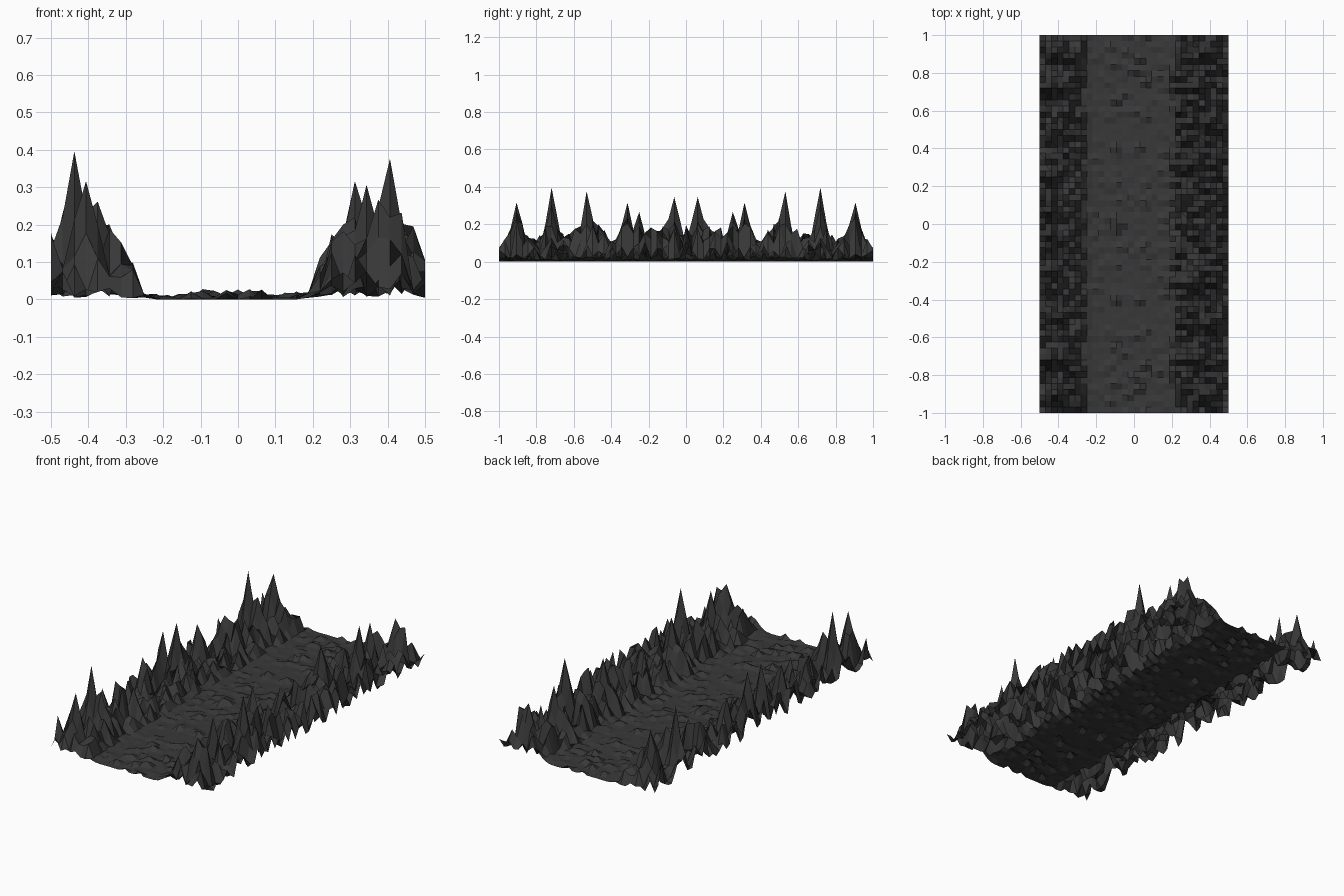
import bpy, bmesh, random

if "Cube" in bpy.data.objects:
    bpy.data.objects.remove(bpy.data.objects["Cube"])

random.seed(11)
NX, NY = 32, 64
STEP = 1 / 32

# Ridge height limit across the canyon (x, z) and along it (|y|, z)
ACROSS = [(-.5, .2), (-.47, .22), (-.437, .27), (-.406, .26), (-.375, .27),
          (-.344, .21), (-.312, .16), (-.281, .11), (-.25, .05), (-.22, .02),
          (-.187, .018), (-.15, .033), (0, .031), (.08, .033), (.14, .02),
          (.156, .027), (.187, .07), (.21, .14), (.25, .18), (.305, .25),
          (.375, .27), (.437, .24), (.47, .2), (.5, .11)]
ALONG = [(0, .2), (.03, .19), (.062, .26), (.094, .18), (.16, .21), (.22, .18),
         (.25, .27), (.28, .17), (.32, .26), (.36, .16), (.4, .11), (.45, .2),
         (.53, .25), (.6, .18), (.65, .15), (.72, .27), (.78, .15), (.84, .14),
         (.906, .3), (.95, .15), (1, .09)]
# Tall individual peaks: x, |y|, z
PEAKS = [(-.437, .719, .4), (-.406, .906, .32), (-.437, .25, .27),
         (-.437, .062, .35), (.406, .531, .38), (.344, .719, .31),
         (.375, .906, .27), (.312, .312, .32), (-.375, .719, .265)]


def lerp(table, t):
    for (a, za), (b, zb) in zip(table, table[1:]):
        if t <= b:
            return za + (zb - za) * max(0, t - a) / (b - a)
    return table[-1][1]


# Height samples for one half; the other half is its mirror in y
heights = {}
for j in range(NY // 2 + 1):
    y = j * STEP
    # canyon walls wander a little from row to row
    left, right = -.27 + random.uniform(-.02, .02), .23 + random.uniform(-.03, .02)
    for i in range(NX + 1):
        x = -.5 + i * STEP
        top = lerp(ACROSS, x)
        if left < x < right:
            z = .004 + (top - .004) * random.random() ** 6
            if x < -.22 or x > .17:
                z = .008 + .25 * (top - .008) * random.random()
        else:
            z = min(top, lerp(ALONG, y)) * (.07 + .93 * random.random() ** 1.3)
        heights[i, j] = z
for px, py, pz in PEAKS:
    i, j = round((px + .5) / STEP), round(py / STEP)
    # shoulders around each peak
    for di in (-1, 0, 1):
        for dj in (-1, 0, 1):
            k = (i + di, j + dj)
            part = random.uniform(.5, .68) if di * dj == 0 else random.uniform(.2, .45)
            heights[k] = max(heights[k], pz * part)
for px, py, pz in PEAKS:
    heights[round((px + .5) / STEP), round(py / STEP)] = pz
low = min(heights.values())

# Terrain sheet
bm = bmesh.new()
grid = [[bm.verts.new((-.5 + i * STEP, j * STEP, heights[i, abs(j)] - low))
         for j in range(-NY // 2, NY // 2 + 1)] for i in range(NX + 1)]
for i in range(NX):
    for j in range(NY):
        bm.faces.new((grid[i][j], grid[i + 1][j], grid[i + 1][j + 1], grid[i][j + 1]))
mesh = bpy.data.meshes.new("canyon_terrain")
bm.to_mesh(mesh)
bm.free()
terrain = bpy.data.objects.new("canyon_terrain", mesh)
bpy.context.collection.objects.link(terrain)

mat = bpy.data.materials.new("dark_rock")
mat.diffuse_color = (.04, .04, .04, 1)
mat.use_nodes = True
mat.node_tree.nodes["Principled BSDF"].inputs["Base Color"].default_value = mat.diffuse_color
mesh.materials.append(mat)
